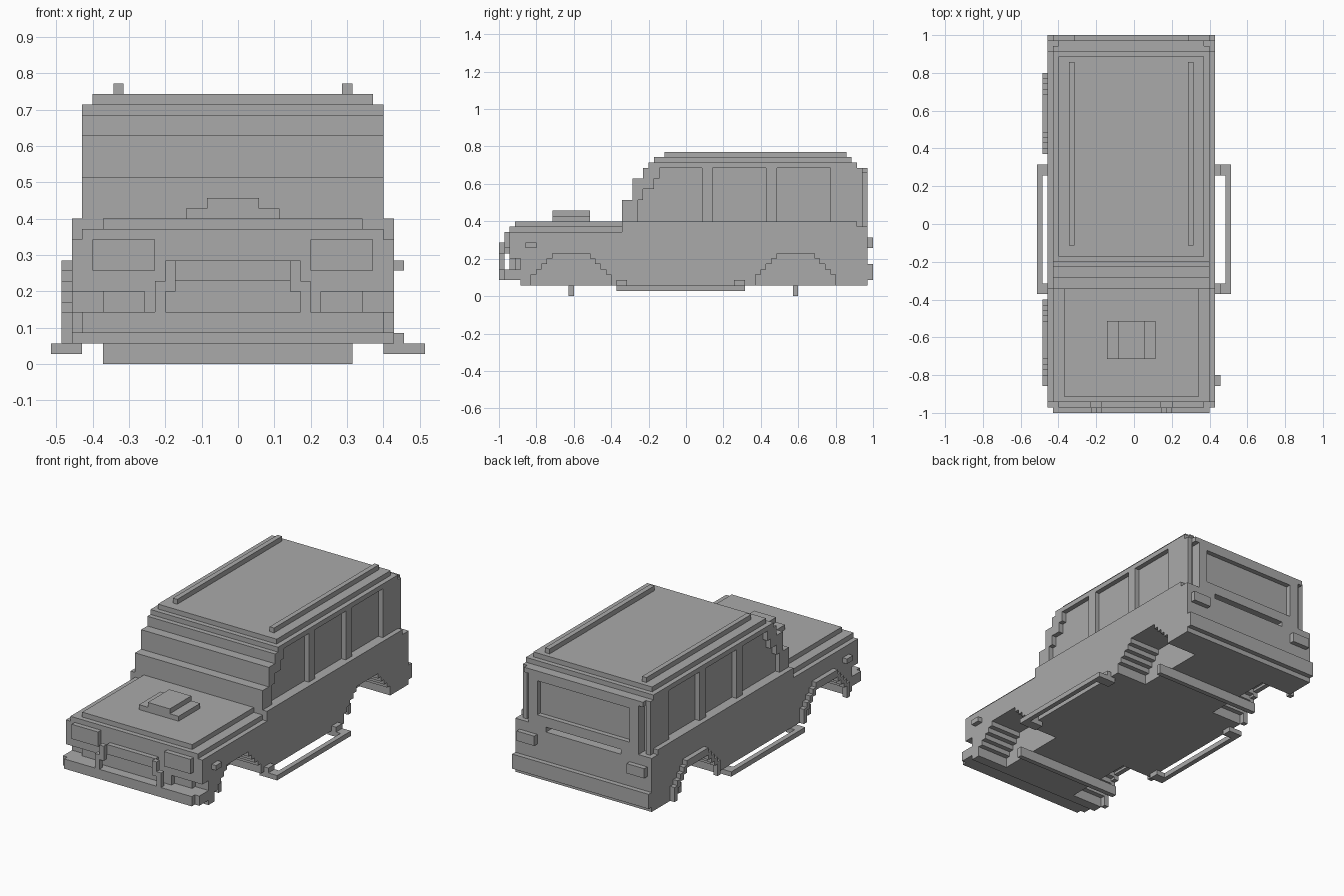
import bpy, bmesh

cube = bpy.data.objects.get("Cube")
if cube:
    bpy.data.objects.remove(cube, do_unlink=True)

U = 1 / 35        # one block of the model
MID = -0.5        # mirror plane of the body, in blocks

grey = bpy.data.materials.new("plain_grey")
grey.use_nodes = True
grey.diffuse_color = (0.4, 0.4, 0.4, 1)
grey.node_tree.nodes["Principled BSDF"].inputs["Base Color"].default_value = (0.4, 0.4, 0.4, 1)


def finish(name, bm):
    bmesh.ops.recalc_face_normals(bm, faces=bm.faces)
    bmesh.ops.scale(bm, vec=(U, U, U), verts=bm.verts)
    mesh = bpy.data.meshes.new(name)
    bm.to_mesh(mesh)
    bm.free()
    mesh.materials.append(grey)
    obj = bpy.data.objects.new(name, mesh)
    bpy.context.collection.objects.link(obj)


def blocks(name, boxes, mirror=False):
    """Boxes given as x0, x1, y0, y1, z0, z1 in blocks."""
    bm = bmesh.new()
    boxes = list(boxes)
    if mirror:
        boxes += [(2 * MID - b[1], 2 * MID - b[0], *b[2:]) for b in boxes]
    for x0, x1, y0, y1, z0, z1 in boxes:
        verts = bmesh.ops.create_cube(bm, size=1)["verts"]
        bmesh.ops.scale(bm, vec=(x1 - x0, y1 - y0, z1 - z0), verts=verts)
        bmesh.ops.translate(bm, vec=((x0 + x1) / 2, (y0 + y1) / 2, (z0 + z1) / 2), verts=verts)
    finish(name, bm)


def side_profile(name, points, x0, x1):
    """Extrude a y-z outline sideways."""
    bm = bmesh.new()
    face = bm.faces.new([bm.verts.new((x0, y, z)) for y, z in points])
    ext = bmesh.ops.extrude_face_region(bm, geom=[face])
    verts = [v for v in ext["geom"] if isinstance(v, bmesh.types.BMVert)]
    bmesh.ops.translate(bm, vec=(x1 - x0, 0, 0), verts=verts)
    finish(name, bm)


# Stepped wheel arch: opening height in each one-block column
HEIGHTS = [4, 5, 6, 7] + [8] * 7 + [7, 6, 5, 4]
ARCH_STARTS = (-29, 13)


def arch(start):
    pts = [(start, 2)]
    for i, h in enumerate(HEIGHTS):
        pts += [(start + i, h), (start + i + 1, h)]
    pts.append((start + len(HEIGHTS), 2))
    return [p for i, p in enumerate(pts) if
            not (0 < i < len(pts) - 1 and pts[i - 1][1] == p[1] == pts[i + 1][1])
            and p not in pts[:i]]


# Lower body: centre core and two side slabs with wheel openings
blocks("body_core", [(-9, 8, -33, 34, 3, 12), (-9, 8, -31, 34, 2, 3),
                     (-9, 8, -12, 32, 12, 14)])
outline = [(-31, 2)]
for s in ARCH_STARTS:
    outline += arch(s)
outline += [(34, 2), (34, 13), (32, 13), (32, 14), (-12, 14), (-12, 12),
            (-33, 12), (-33, 7), (-31, 7)]
side_profile("left_body_side", outline, 8, 15)
side_profile("right_body_side", outline, -16, -9)

# Right wheel arch trims
blocks("right_arch_trim", [(-17, -16, s + i, s + i + 1, 2 if i in (0, 14) else h - 0.5, h + 1)
                           for s in ARCH_STARTS for i, h in enumerate(HEIGHTS)
                           if 0 < i < 14] +
       [(-17, -16, s + i, s + i + 1, 2, 5) for s in ARCH_STARTS for i in (0, 14)])

# Bonnet with raised scoop
blocks("bonnet", [(-15, 14, -33, -12, 12, 13), (-13, 12, -32, -12, 13, 14)])
blocks("bonnet_scoop", [(-5, 4, -25, -18, 14, 15), (-3, 2, -25, -18, 15, 16)])

# Front end
blocks("headlight", [(7, 13, -34, -33, 9, 12)], mirror=True)
blocks("lower_lamp", [(8, 12, -32, -31, 5, 7)], mirror=True)
blocks("grille_bar", [(-6, 5, -34, -33, 8, 10)])
blocks("front_bumper", [(-16, 15, -34, -31, 3, 5), (-15, 14, -35, -34, 3, 5)])
blocks("bumper_guard", [(6, 7, -35, -34, 5, 8), (5, 6, -35, -34, 7, 10)], mirror=True)
blocks("side_marker", [(15, 16, -30, -28, 9, 10)], mirror=True)

# Cabin: stepped windscreen, recessed side glass and roof
blocks("windscreen_and_glass", [(-14, 13, -12, 32, 14, 18), (-14, 13, -10, 32, 18, 22),
                                (-14, 13, -8, 32, 22, 24)])
pillars = [(-12, -9, 14, 18), (-10, -8, 18, 20), (-10, -6, 20, 22), (-8, -5, 22, 24),
           (3, 5, 14, 24), (15, 17, 14, 24), (27, 32, 14, 24)]
blocks("window_pillars", [(13, 14, *p) for p in pillars], mirror=True)
blocks("roof", [(-15, 14, -7, 32, 24, 25), (-14, 13, -6, 31, 25, 26)])
blocks("roof_rail", [(10, 11, -4, 30, 26, 27)], mirror=True)

# Tailgate with recessed window
blocks("tailgate", [(-13, 12, 32, 33, 13, 24), (-13, 12, 33, 34, 13, 15),
                    (-13, 12, 33, 34, 22, 24), (-14, 13, 32, 34, 23, 24)])
blocks("tailgate_frame", [(10, 12, 33, 34, 15, 22), (13, 14, 32, 33, 13, 24)], mirror=True)
blocks("tail_lamp", [(10, 14, 34, 35, 9, 11)], mirror=True)
blocks("rear_bumper", [(-16, 15, 34, 35, 3, 6)])

# Side steps and axles
blocks("left_side_step", [(17, 18, -13, 11, 1, 2)] +
       [b for y in (-13, 9) for b in ((14, 17, y, y + 2, 1, 2), (15, 16, y, y + 2, 2, 3))])
blocks("right_side_step", [(-18, -17, -13, 11, 1, 2)] +
       [(-17, -15, y, y + 2, 1, 2) for y in (-13, 9)])
blocks("axle", [(-13, 11, y, y + 1, 0, 2) for y in (-22, 20)])
